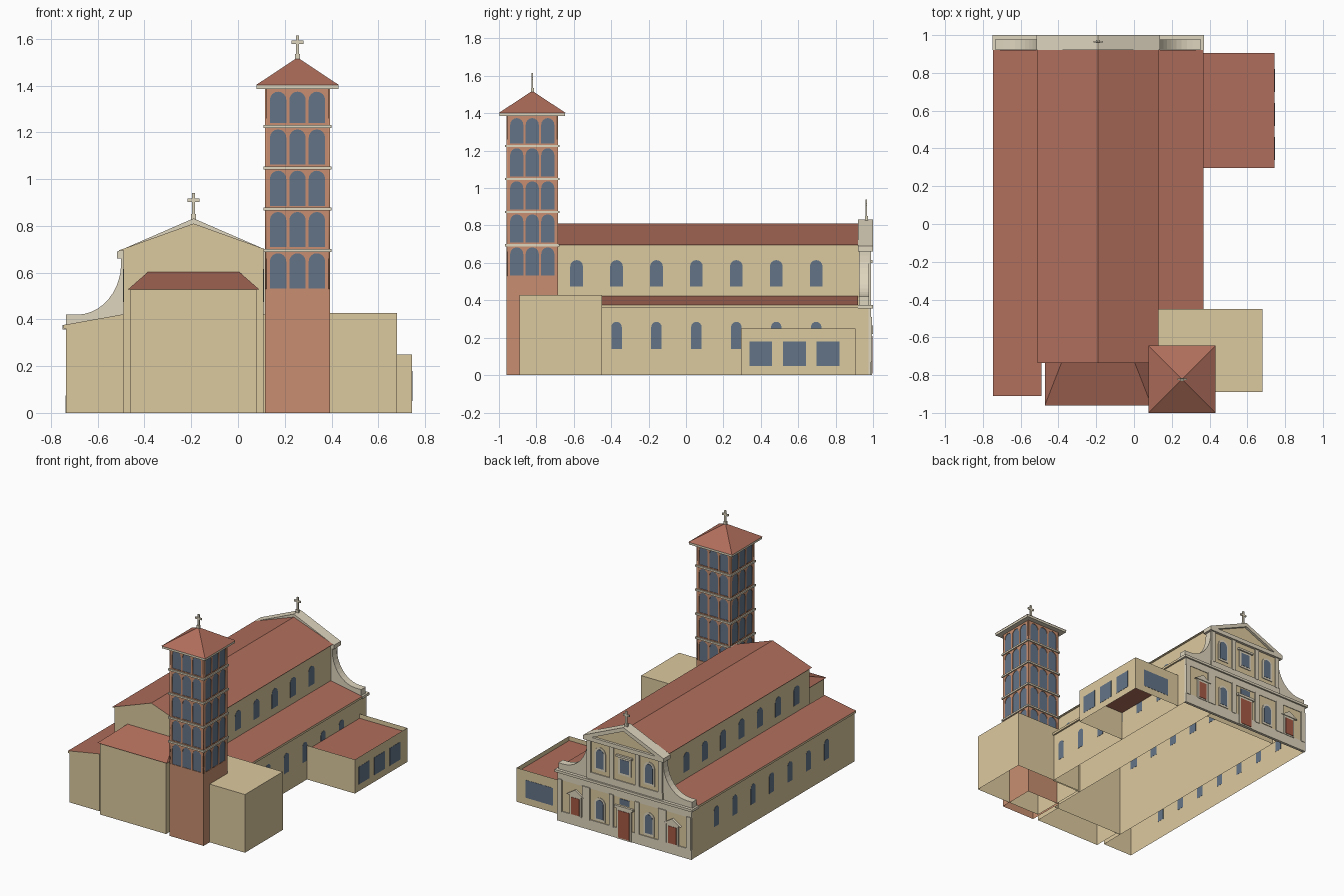
import bpy, bmesh, math
from mathutils import Matrix, Vector

if "Cube" in bpy.data.objects:
    bpy.data.objects.remove(bpy.data.objects["Cube"])


def material(name, *rgb):
    m = bpy.data.materials.new(name)
    m.use_nodes = True
    m.diffuse_color = (*rgb, 1)
    m.node_tree.nodes["Principled BSDF"].inputs["Base Color"].default_value = (*rgb, 1)
    return m


TAN = material("tan plaster", .72, .585, .345)
RED = material("red roof tile", .43, .155, .105)
BRICK = material("salmon brick", .58, .275, .16)
SLATE = material("slate glass", .125, .175, .245)
STONE = material("pale stone", .74, .67, .52)
DOOR = material("door wood", .38, .1, .06)


def finish(name, bm, *mats):
    """Make an object; with two materials the second covers upward faces."""
    bmesh.ops.recalc_face_normals(bm, faces=bm.faces)
    bm.normal_update()
    if len(mats) > 1:
        for f in bm.faces:
            f.material_index = int(f.normal.z > .1)
    me = bpy.data.meshes.new(name)
    bm.to_mesh(me)
    bm.free()
    for m in mats:
        me.materials.append(m)
    ob = bpy.data.objects.new(name, me)
    bpy.context.collection.objects.link(ob)
    return ob


def prism(name, pts, axis, a, b, *mats):
    """Extrude an upright (u, z) outline along x or y from a to b."""
    place = (lambda u, z: (a, u, z)) if axis == "x" else (lambda u, z: (u, a, z))
    bm = bmesh.new()
    face = bm.faces.new([bm.verts.new(place(u, z)) for u, z in pts])
    new = bmesh.ops.extrude_face_region(bm, geom=[face])["geom"]
    shift = Vector((b - a, 0, 0) if axis == "x" else (0, b - a, 0))
    bmesh.ops.translate(bm, vec=shift, verts=[v for v in new if isinstance(v, bmesh.types.BMVert)])
    return finish(name, bm, *mats)


def rect(u0, u1, z0, z1):
    return [(u0, z0), (u1, z0), (u1, z1), (u0, z1)]


def arch(u, z0, z1, w):
    r = w / 2
    top = [(u + r * math.cos(math.pi * i / 8), z1 - r + r * math.sin(math.pi * i / 8)) for i in range(9)]
    return [(u - r, z0), (u + r, z0)] + top


def box(name, x0, x1, y0, y1, z0, z1, *mats, open_sides=()):
    """Box; open_sides lists the z directions (-1, 1) left without a face."""
    ob = prism(name, rect(x0, x1, z0, z1), "y", y0, y1, *mats)
    if open_sides:
        bm = bmesh.new()
        bm.from_mesh(ob.data)
        gone = [f for f in bm.faces if round(f.normal.z) in open_sides]
        bmesh.ops.delete(bm, geom=gone, context="FACES")
        bm.to_mesh(ob.data)
        bm.free()
    return ob


def frustum(name, low, high, z0, z1, *mats):
    """Roof between two (x0, x1, y0, y1) rectangles."""
    bm = bmesh.new()
    rings = []
    for (x0, x1, y0, y1), z in ((low, z0), (high, z1)):
        rings.append([bm.verts.new((x, y, z)) for x, y in ((x0, y0), (x1, y0), (x1, y1), (x0, y1))])
    for i in range(4):
        j = (i + 1) % 4
        bm.faces.new((rings[0][i], rings[0][j], rings[1][j], rings[1][i]))
    bm.faces.new(rings[0][::-1])
    bm.faces.new(rings[1])
    bmesh.ops.remove_doubles(bm, verts=bm.verts, dist=.0005)
    return finish(name, bm, *mats)


def cross(name, x, y, z0, z1):
    box(name + "_post", x - .007, x + .007, y - .004, y + .004, z0, z1, STONE)
    box(name + "_arm", x - .025, x + .025, y - .004, y + .004, z1 - .037, z1 - .023, STONE)
    box(name + "_foot", x - .011, x + .011, y - .008, y + .008, z0 - .01, z0 + .02, STONE)


C = -.19  # centre line of the nave

# Nave with gabled roof, walls open underneath
box("nave", C - .30, C + .30, -.735, .925, 0, .70, TAN, open_sides=(-1,))
prism("nave_roof", [(C - .32, .695), (C + .32, .695), (C, .81)], "y", -.737, .92, TAN, RED)

# Aisles with lean-to roofs and arched windows
bays = [-.585 + .2135 * i for i in range(7)]
for s, side, back in ((-1, "right", -.91), (1, "left", -.46)):
    inner, outer, eave = C + s * .30, C + s * .545, C + s * .557
    x0, x1 = sorted((inner, outer))
    box(side + "_aisle", x0, x1, back, .975, 0, .36, TAN, open_sides=(-1,))
    prism(side + "_aisle_roof", [(inner, .36), (eave, .36), (eave, .376), (inner, .422)],
          "y", back, .92, TAN, RED)
    for y in bays:
        prism("clerestory_window", arch(y, .475, .615, .068), "x",
              C + s * .299, C + s * .3015, SLATE)
        if y > back:
            prism("aisle_window", arch(y, .14, .285, .056), "x",
                  C + s * .544, C + s * .5465, SLATE)

# Choir block behind the nave
box("choir", -.46, .08, -.95, -.73, 0, .527, TAN, open_sides=(-1,))
frustum("choir_roof", (-.472, .092, -.96, -.735), (-.385, .005, -.737, -.735), .527, .603, RED)

# Flat-topped sacristy and low side building
box("sacristy", .13, .68, -.89, -.45, 0, .428, TAN, open_sides=(-1,))
box("annex_walls", .355, .745, .295, .905, 0, .25, TAN, open_sides=(-1, 1))
box("annex_roof", .357, .744, .296, .904, .214, .218, RED)
for y in (.40, .58, .76):
    prism("annex_window", rect(y - .061, y + .061, .05, .18), "x", .744, .7465, SLATE)
prism("annex_end_window", rect(.45, .67, .05, .18), "y", .904, .9065, SLATE)

# Bell tower: shaft, glazed core and pierced arcade on each side
TX, TY, H = .2545, -.822, .138
G = H - .004
box("tower_shaft", TX - H, TX + H, TY - H, TY + H, 0, .53, BRICK, open_sides=(-1,))
box("tower_glass", TX - G, TX + G, TY - G, TY + G, .53, 1.39, SLATE)
curve = bpy.data.curves.new("arcade_outline", "CURVE")
curve.dimensions = "2D"
curve.fill_mode = "BOTH"
curve.extrude = .003
outlines = [rect(-H, H, .53, 1.39)]
for floor in range(5):
    z = .533 + .1765 * floor
    rise = .135 if floor == 4 else .15
    outlines += [arch(u, z, z + rise, .07) for u in (-.083, 0, .083)]
for pts in outlines:
    sp = curve.splines.new("POLY")
    sp.points.add(len(pts) - 1)
    for p, (u, z) in zip(sp.points, pts):
        p.co = (u, z, 0, 1)
    sp.use_cyclic_u = True
helper = bpy.data.objects.new("arcade_outline", curve)
bpy.context.collection.objects.link(helper)
graph = bpy.context.evaluated_depsgraph_get()
arcade = bpy.data.meshes.new_from_object(helper.evaluated_get(graph))
bpy.data.objects.remove(helper)
arcade.materials.clear()
arcade.materials.append(BRICK)
for k in range(4):
    ob = bpy.data.objects.new("tower_arcade", arcade)
    bpy.context.collection.objects.link(ob)
    ob.matrix_world = (Matrix.Translation((TX, TY, 0)) @ Matrix.Rotation(k * math.pi / 2, 4, "Z")
                       @ Matrix.Translation((0, .003 - H, 0)) @ Matrix.Rotation(math.pi / 2, 4, "X"))
for floor in range(4):
    z, r = .689 + .1765 * floor, H + .008
    box("tower_band", TX - r, TX + r, TY - r, TY + r, z, z + .013, STONE)
R = .178
box("tower_cornice", TX - R + .003, TX + R - .003, TY - R + .003, TY + R - .003, 1.385, 1.403, STONE)
frustum("tower_roof", (TX - R, TX + R, TY - R, TY + R), (TX, TX, TY, TY), 1.402, 1.52, RED)
cross("tower_cross", TX, TY, 1.515, 1.615)

# Facade body: lower wall, and upper wall with concave scrolls and gable
box("facade_lower", C - .545, C + .545, .97, .982, 0, .36, STONE)
half = [(.545, .36), (.545, .42)]
for i in range(11):
    t = math.pi / 2 * i / 10
    half.append((.50 - .19 * math.sin(t), .64 - .22 * math.cos(t)))
half.append((.31, .69))
outline = [(C + u, z) for u, z in half] + [(C, .822)] + [(C - u, z) for u, z in reversed(half)]
prism("facade_upper", outline, "y", .925, .978, STONE)

# Cornices, plinth and pediment
box("plinth", C - .547, C + .547, .975, .99, 0, .075, STONE)
box("frieze", C - .545, C + .545, .975, .988, .305, .36, STONE)
box("main_cornice", C - .56, C + .56, .92, 1, .357, .375, STONE)
box("upper_plinth", C - .31, C + .31, .975, .988, .375, .425, STONE)
box("upper_cornice", C - .327, C + .327, .92, 1, .66, .69, STONE)
prism("tympanum", [(C - .27, .69), (C + .27, .69), (C, .805)], "y", .977, .982, TAN)
for s in (-1, 1):
    prism("pediment_rake", [(C, .832), (C + s * .327, .69), (C + s * .27, .685), (C, .803)],
          "y", .92, 1, STONE)
cross("facade_cross", C, .965, .83, .94)

# Tan wall panels and stone pilasters
for s in (-1, 1):
    for u in (.105, .295, .325, .525):
        box("lower_pilaster", C + s * u - .017, C + s * u + .017, .975, .994, .07, .31, STONE)
    for u in (.105, .29):
        box("upper_pilaster", C + s * u - .016, C + s * u + .016, .972, .99, .42, .662, STONE)
    for u0, u1 in ((.122, .278), (.342, .508)):
        x0, x1 = sorted((C + s * u0, C + s * u1))
        box("lower_panel", x0, x1, .98, .984, .07, .31, TAN)
    x0, x1 = sorted((C + s * .122, C + s * .274))
    box("upper_panel", x0, x1, .976, .981, .42, .66, TAN)
box("middle_panel", C - .088, C + .088, .976, .981, .42, .66, TAN)
box("door_panel", C - .088, C + .088, .98, .984, .07, .31, TAN)

# Windows with their surrounds
for u in (-.2, .2):
    for name, z, y in (("lower", .10, .983), ("upper", .47, .98)):
        prism(name + "_window_frame", arch(C + u, z - .015, z + .155, .088), "y", y, y + .006, STONE)
        prism(name + "_window", arch(C + u, z, z + .14, .06), "y", y + .004, y + .008, SLATE)
box("middle_window_frame", C - .052, C + .052, .978, .986, .47, .60, STONE)
box("middle_window", C - .036, C + .036, .984, .988, .485, .585, SLATE)
box("middle_window_lintel", C - .065, C + .065, .978, .996, .60, .615, STONE)

# Central door, and raised side doors under small pediments
for u, w, low, high in ((-.395, .032, .08, .205), (0, .046, .01, .21), (.395, .032, .08, .205)):
    x = C + u
    box("door_frame", x - w - .014, x + w + .014, .98, .994, low - .01, high + .016, STONE)
    box("door", x - w, x + w, .985, .997, low, high, DOOR)
    if u:
        prism("door_pediment", [(x - .07, high + .016), (x + .07, high + .016), (x, high + .06)],
              "y", .98, 1, STONE)
    else:
        box("door_lintel", x - .075, x + .075, .98, 1, high + .016, high + .034, STONE)
        box("door_fanlight", x - .04, x + .04, .982, .988, high + .042, high + .085, SLATE)
